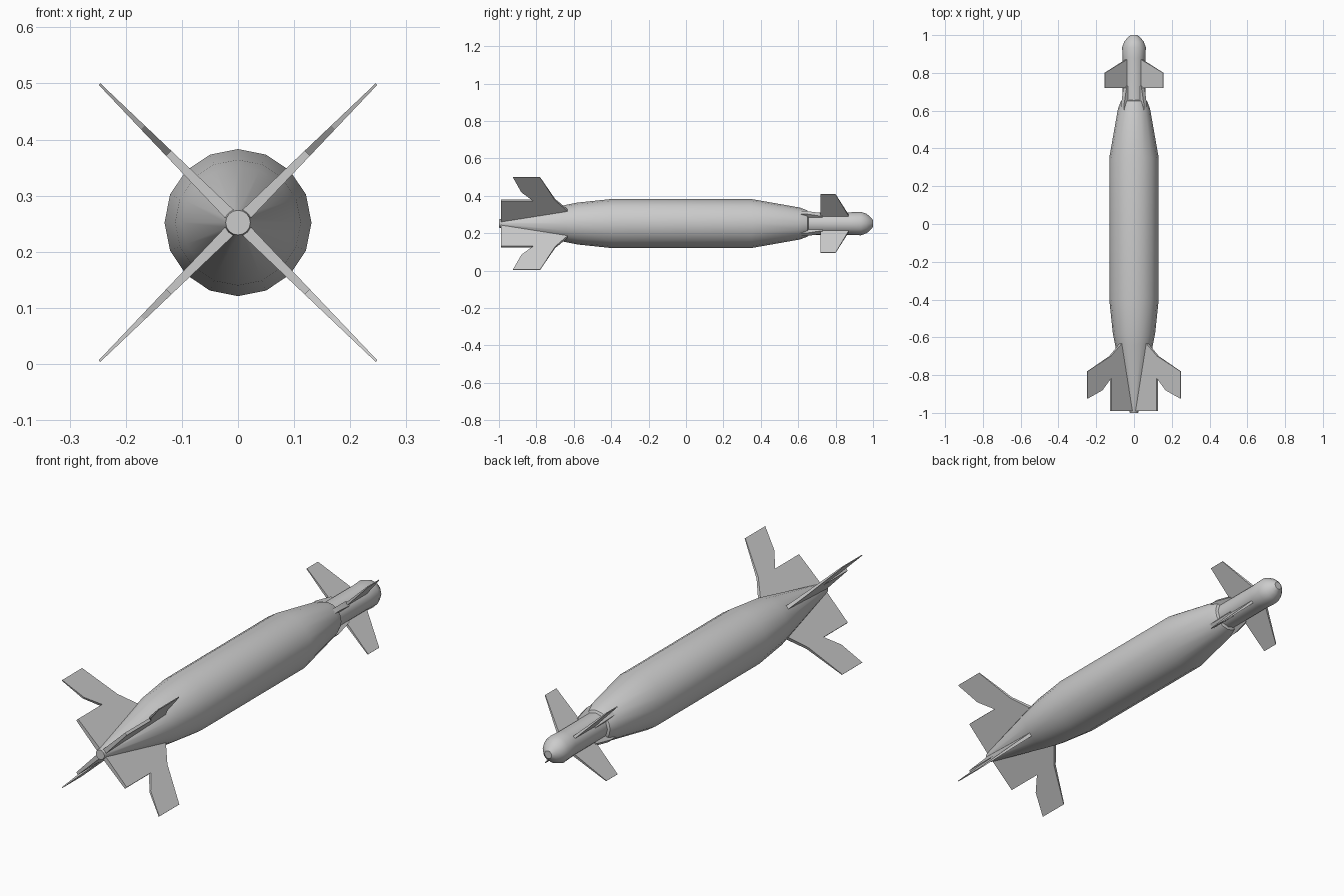
import bpy, bmesh, math
from mathutils import Vector

if "Cube" in bpy.data.objects:
    bpy.data.objects.remove(bpy.data.objects["Cube"])

CZ = 0.252  # height of the long axis


def finish(name, bm, angle):
    bmesh.ops.recalc_face_normals(bm, faces=bm.faces)
    me = bpy.data.meshes.new(name)
    bm.to_mesh(me)
    bm.free()
    ob = bpy.data.objects.new(name, me)
    bpy.context.collection.objects.link(ob)
    bpy.ops.object.select_all(action='DESELECT')
    ob.select_set(True)
    bpy.context.view_layer.objects.active = ob
    bpy.ops.object.shade_smooth_by_angle(angle=math.radians(angle))
    return ob


def lathe(name, profile, sides, angle=35):
    """Revolve (y, radius) pairs about the long axis, with capped ends."""
    bm = bmesh.new()
    rings = []
    for y, r in profile:
        rings.append([bm.verts.new((r * math.sin(a), y, CZ + r * math.cos(a)))
                      for a in (2 * math.pi * i / sides for i in range(sides))])
    for a, b in zip(rings, rings[1:]):
        for i in range(sides):
            j = (i + 1) % sides
            bm.faces.new((a[i], a[j], b[j], b[i]))
    bm.faces.new(rings[0])
    bm.faces.new(rings[-1])
    return finish(name, bm, angle)


def fins(name, outline, root_t, tip_t):
    """Four diagonal fins from a (y, radius) outline, thinning to the tip."""
    r_max = max(r for _, r in outline)
    for k in range(4):
        a = math.pi / 4 + k * math.pi / 2
        out = Vector((math.cos(a), 0, math.sin(a)))
        side = Vector((-math.sin(a), 0, math.cos(a)))
        bm = bmesh.new()
        faces = []
        for s in (1, -1):
            vs = []
            for y, r in outline:
                t = root_t + (tip_t - root_t) * r / r_max
                vs.append(bm.verts.new(Vector((0, y, CZ)) + out * r + side * s * t / 2))
            faces.append(vs)
        n = len(outline)
        for i in range(n):
            j = (i + 1) % n
            bm.faces.new((faces[0][i], faces[0][j], faces[1][j], faces[1][i]))
        bm.faces.new(faces[0])
        bm.faces.new(faces[1])
        finish(f"{name}_{k + 1}", bm, 20)


# Main body with tapered front and tail cone
lathe("body", [(-1.0, 0.022), (-0.64, 0.1), (-0.58, 0.112), (-0.4, 0.131),
               (0.35, 0.131), (0.61, 0.085), (0.65, 0.07), (0.66, 0.05)], 16)

# Slim guidance nose
lathe("nose", [(0.6, 0.06), (0.88, 0.06), (0.935, 0.063), (0.965, 0.052),
               (0.985, 0.036), (1.0, 0.018)], 12, 40)

# Tail fins with swept outer panels
fins("tail_fin", [(-0.62, 0.085), (-0.70, 0.18), (-0.78, 0.349), (-0.925, 0.349),
                  (-0.88, 0.24), (-0.815, 0.175), (-0.99, 0.175), (-0.99, 0.0),
                  (-0.80, 0.0)], 0.022, 0.004)

# Nose control fins
fins("nose_fin", [(0.72, 0.03), (0.72, 0.22), (0.80, 0.22), (0.87, 0.06),
                  (0.87, 0.03)], 0.016, 0.004)

# Small fairings behind the nose fins
fins("fin_fairing", [(0.60, 0.04), (0.60, 0.084), (0.64, 0.084), (0.73, 0.066),
                     (0.73, 0.04)], 0.034, 0.022)
